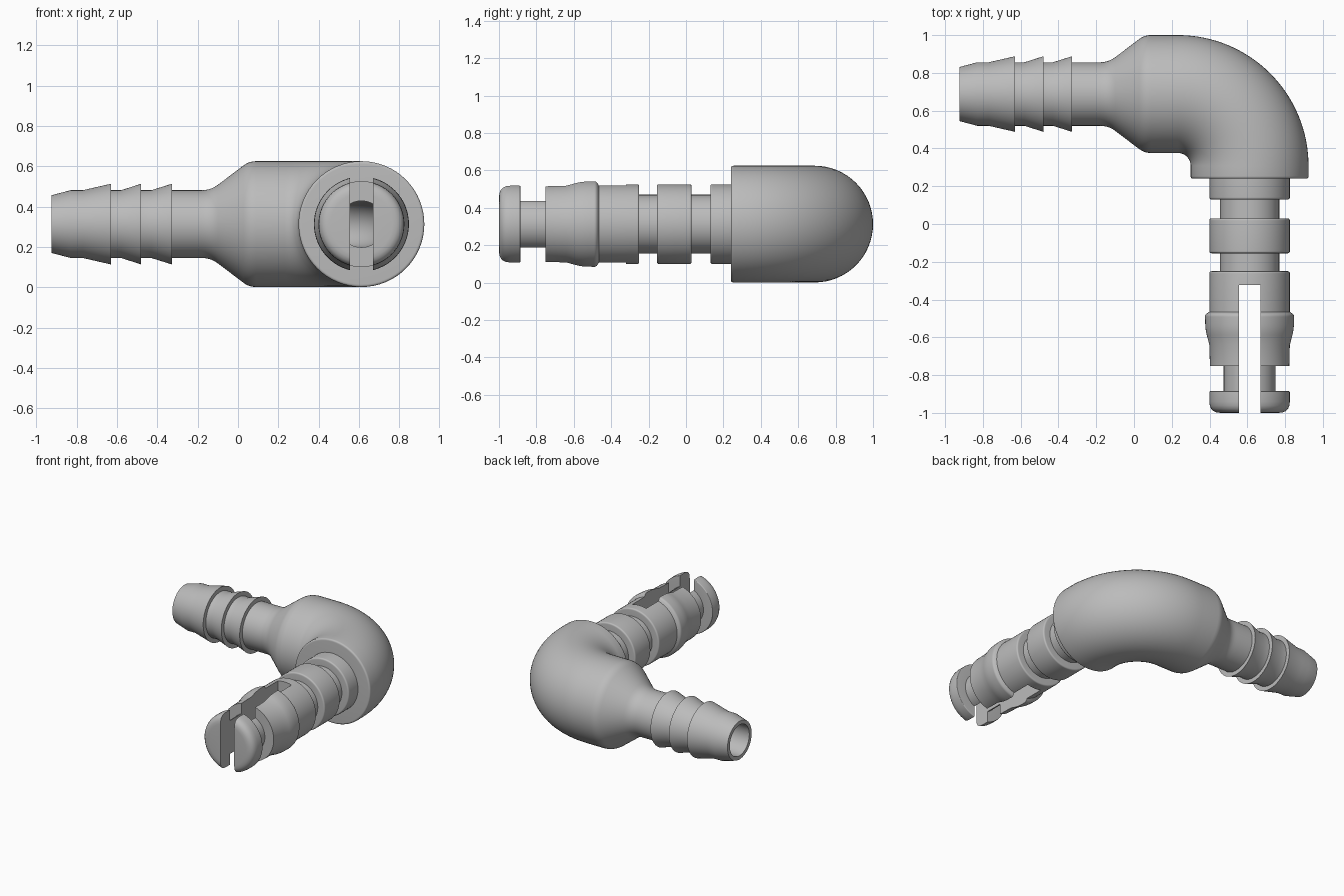
import bpy, bmesh, math
from mathutils import Vector

if "Cube" in bpy.data.objects:
    bpy.data.objects.remove(bpy.data.objects["Cube"])

grey = bpy.data.materials.new("grey plastic")
grey.use_nodes = True
colour = (0.5, 0.5, 0.5, 1)
grey.diffuse_color = colour
grey.node_tree.nodes["Principled BSDF"].inputs["Base Color"].default_value = colour

# Centre line: straight along x, a quarter bend, then straight towards -y
AXIS_Y, AXIS_X, AXIS_Z, BEND = 0.688, 0.612, 0.313, 0.38
BEND_START = AXIS_X - BEND
BEND_END = BEND_START + BEND * math.pi / 2
BODY, BORE, HOSE, PLUG, GROOVE = 0.312, 0.115, 0.168, 0.213, 0.157
SIDES = 64


def at_y(y):
    """Distance along the centre line of a point on the plug's axis."""
    return BEND_END + AXIS_Y - BEND - y


def frame(t):
    """Centre and outward direction of the section at distance t."""
    a = min(max((t - BEND_START) / BEND, 0), math.pi / 2)
    out = Vector((math.sin(a), math.cos(a), 0))
    centre = Vector((BEND_START, AXIS_Y - BEND, AXIS_Z)) + out * BEND
    centre.x += min(t - BEND_START, 0)
    centre.y -= max(t - BEND_END, 0)
    return centre, out


def rounded(points):
    """Round every corner whose third value gives a fillet length."""
    result = []
    for i, p in enumerate(points):
        corner = Vector(p[:2])
        if len(p) < 3:
            result.append(corner)
            continue
        before, after = Vector(points[i - 1][:2]), Vector(points[i + 1][:2])
        a = corner + (before - corner).normalized() * p[2]
        b = corner + (after - corner).normalized() * p[2]
        for k in range(6):
            u = k / 5
            result.append(a * (1 - u) ** 2 + corner * 2 * u * (1 - u) + b * u * u)
    return result


def sweep(name, profile, closed=True):
    """Carry a profile of (distance, radius) round the centre line."""
    bm = bmesh.new()
    rings = []
    for t, r in rounded(profile):
        centre, out = frame(t)
        ring = []
        for k in range(SIDES):
            a = 2 * math.pi * k / SIDES
            ring.append(bm.verts.new(centre + out * r * math.cos(a)
                                     + Vector((0, 0, r * math.sin(a)))))
        rings.append(ring)
    pairs = list(zip(rings, rings[1:]))
    if closed:
        pairs.append((rings[-1], rings[0]))
    for a, b in pairs:
        for k in range(SIDES):
            n = (k + 1) % SIDES
            bm.faces.new((a[k], a[n], b[n], b[k]))
    bmesh.ops.remove_doubles(bm, verts=bm.verts, dist=1e-5)
    bmesh.ops.recalc_face_normals(bm, faces=bm.faces)
    mesh = bpy.data.meshes.new(name)
    bm.to_mesh(mesh)
    bm.free()
    mesh.materials.append(grey)
    obj = bpy.data.objects.new(name, mesh)
    bpy.context.collection.objects.link(obj)
    return obj


def select(obj):
    bpy.ops.object.select_all(action='DESELECT')
    obj.select_set(True)
    bpy.context.view_layer.objects.active = obj


# Elbow body with tapered shoulder and through bore
JOIN = -0.2
bend = [BEND_START + (BEND_END - BEND_START) * i / 32 for i in range(33)]
elbow = sweep("elbow_body",
              [(JOIN, HOSE), (-0.135, HOSE, 0.045), (0.055, BODY, 0.035)]
              + [(t, BODY) for t in bend]
              + [(at_y(0.24), BODY, 0.014), (at_y(0.24), BORE)]
              + [(t, BORE) for t in reversed(bend)]
              + [(JOIN, BORE)])

# Hose barb: tapered tip and three ridges
barb_profile = [(-0.925, BORE), (-0.925, 0.143), (-0.83, HOSE)]
for start, end in ((-0.77, -0.63), (-0.58, -0.48), (-0.43, -0.328)):
    barb_profile += [(start, HOSE), (end, 0.2), (end, HOSE)]
barb = sweep("hose_barb", barb_profile + [(JOIN, HOSE), (JOIN, BORE)])

# Plug: collar, seal ring, snap sleeve, neck and head
SLOT_END = -0.322
plug_profile = [
    (-1, 0), (-1, PLUG, 0.06), (-0.885, PLUG, 0.006), (-0.885, 0.137),
    (-0.752, 0.137), (-0.752, 0.21), (-0.64, PLUG), (-0.56, 0.234, 0.03),
    (-0.48, 0.236, 0.012), (-0.465, PLUG),
    (-0.25, PLUG, 0.012), (-0.25, GROOVE), (-0.155, GROOVE),
    (-0.155, PLUG, 0.012), (0.03, PLUG, 0.012), (0.03, GROOVE),
    (0.13, GROOVE), (0.13, PLUG, 0.012), (0.241, PLUG),
    (0.241, BORE), (SLOT_END - 0.004, BORE), (SLOT_END - 0.004, 0)]
plug = sweep("snap_plug", [(at_y(p[0]), *p[1:]) for p in plug_profile], closed=False)

# Slot that splits the plug into two prongs
bpy.ops.mesh.primitive_cube_add(size=1, location=(AXIS_X, SLOT_END - 0.5, AXIS_Z))
cutter = bpy.context.object
cutter.name = "slot_cutter"
cutter.scale = (0.114, 1, 0.8)
cutter.hide_render = True
cutter.data.materials.append(grey)
select(plug)
cut = plug.modifiers.new("slot", 'BOOLEAN')
cut.operation = 'DIFFERENCE'
cut.solver = 'EXACT'
cut.object = cutter
bpy.ops.object.modifier_apply(modifier=cut.name)
bpy.data.objects.remove(cutter)

# Smooth shading with crisp steps
for part in (elbow, barb, plug):
    select(part)
    bpy.ops.object.shade_smooth_by_angle(angle=math.radians(28))
